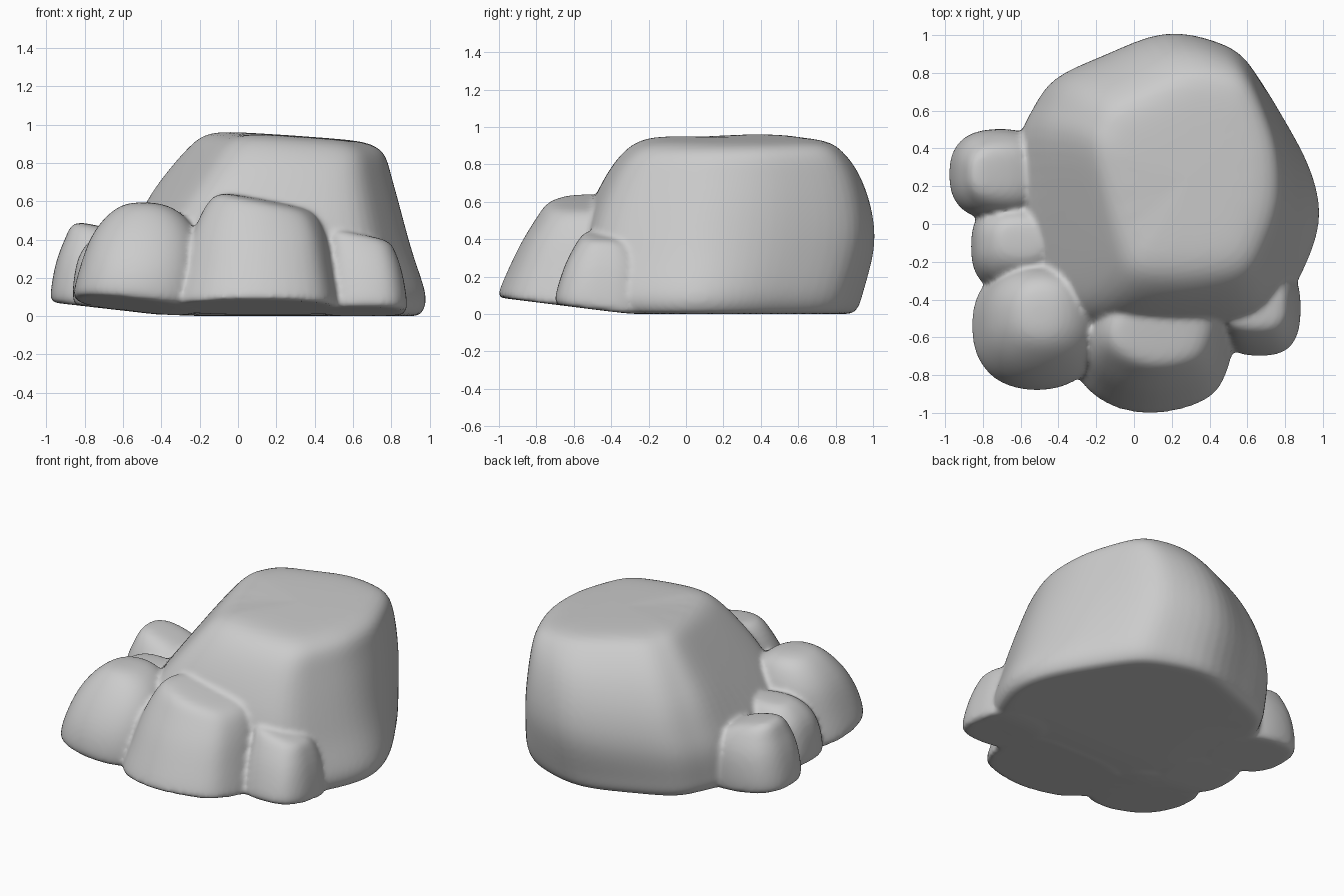
import bpy, bmesh, math
from mathutils import Vector

if "Cube" in bpy.data.objects:
    bpy.data.objects.remove(bpy.data.objects["Cube"])


def base(x, y):
    # underside lifts gently toward the front and left
    return 0.115 * max(0.0, -x - 0.35) + 0.125 * max(0.0, -y - 0.3)


def superellipse(n=14, power=2.7):
    pts = []
    for i in range(n):
        a = 2 * math.pi * i / n
        c, s = math.cos(a), math.sin(a)
        r = (abs(c) ** power + abs(s) ** power) ** (-1 / power)
        pts.append((r * c, r * s))
    return pts


def sharpen(rows, closed):
    """Push control points outward so the subdivided surface passes through them."""
    n, out = len(rows), []
    for i, p in enumerate(rows):
        if not closed and i in (0, n - 1):
            out.append(tuple(p))
            continue
        a, b = rows[i - 1], rows[(i + 1) % n]
        out.append(tuple(q + (2 * q - u - v) / 5 for q, u, v in zip(p, a, b)))
    return out


def rock(name, outline, levels, tilt_x=0.0, tilt_y=0.0, bulge=0.0, facets=()):
    """Loft an outline through levels of (z, xmin, xmax, ymin, ymax), then flatten facets."""
    xs, ys = [p[0] for p in outline], [p[1] for p in outline]
    unit = [((x - min(xs)) / (max(xs) - min(xs)), (y - min(ys)) / (max(ys) - min(ys)))
            for x, y in outline]
    unit = sharpen(unit, True)
    levels = sharpen(levels, False)
    h = levels[-1][0]
    xm = (levels[-1][1] + levels[-1][2]) / 2
    ym = (levels[-1][3] + levels[-1][4]) / 2
    # inner rings keep the underside and the top cap even
    z, x0, x1, y0, y1 = levels[0]
    inner = [(0, x0 + (x1 - x0) * k, x1 - (x1 - x0) * k, y0 + (y1 - y0) * k, y1 - (y1 - y0) * k)
             for k in (0.38, 0.2, 0.03)]
    bm = bmesh.new()
    rings = []
    for z, x0, x1, y0, y1 in inner + levels:
        ring = []
        for u, v in unit:
            t = z / h
            push = bulge * t * min(1.0, max(0.0, (u + v - 1.45) / 0.2))
            x, y = x0 + u * (x1 - x0) + push, y0 + v * (y1 - y0) + push
            zz = z + base(x, y) * (1 - t) + t ** 4 * (tilt_x * (x - xm) + tilt_y * (y - ym))
            p = Vector((x, y, zz))
            for normal, dist in facets:
                nrm = Vector(normal).normalized()
                p -= nrm * max(0.0, p.dot(nrm) - dist) * 0.9
            ring.append(bm.verts.new(p))
        rings.append(ring)
    n = len(unit)
    for a, b in zip(rings, rings[1:]):
        for i in range(n):
            j = (i + 1) % n
            bm.faces.new((a[i], a[j], b[j], b[i]))
    bm.faces.new(rings[0][::-1])
    bm.faces.new(rings[-1])
    bmesh.ops.recalc_face_normals(bm, faces=bm.faces)
    me = bpy.data.meshes.new(name)
    bm.to_mesh(me)
    bm.free()
    ob = bpy.data.objects.new(name, me)
    bpy.context.collection.objects.link(ob)
    sub = ob.modifiers.new("soften", 'SUBSURF')
    sub.levels = sub.render_levels = 2
    return ob


# large boulder with a flat slope on its left
boulder = [(0.16, 1.0), (-0.15, 0.89), (-0.42, 0.78), (-0.53, 0.62), (-0.61, 0.45),
           (-0.62, 0.1), (-0.61, -0.25), (-0.52, -0.45), (-0.25, -0.56), (0.1, -0.58),
           (0.45, -0.55), (0.72, -0.48), (0.85, -0.3), (0.95, -0.07), (0.97, 0.14),
           (0.9, 0.37), (0.77, 0.6), (0.62, 0.83), (0.44, 0.93)]
parts = [rock("large_boulder", boulder, [
    (0.00, -0.60, 0.945, -0.56, 0.90),
    (0.05, -0.62, 0.968, -0.58, 0.93),
    (0.13, -0.62, 0.97, -0.58, 0.95),
    (0.28, -0.61, 0.92, -0.57, 0.985),
    (0.43, -0.56, 0.875, -0.55, 0.995),
    (0.60, -0.49, 0.83, -0.49, 0.96),
    (0.76, -0.38, 0.785, -0.41, 0.89),
    (0.87, -0.27, 0.75, -0.32, 0.80),
    (0.925, -0.17, 0.67, -0.22, 0.71),
    (0.945, -0.02, 0.55, -0.08, 0.55)], tilt_x=-0.07, bulge=0.08,
    facets=[((-0.77, -0.25, 0.64), 0.645)])]

# small stones around the left and front
parts.append(rock("left_rear_stone", superellipse(), [
    (0.00, -0.96, -0.45, 0.06, 0.47),
    (0.05, -0.975, -0.45, 0.03, 0.495),
    (0.25, -0.945, -0.46, 0.04, 0.49),
    (0.37, -0.90, -0.50, 0.08, 0.45),
    (0.44, -0.87, -0.56, 0.13, 0.41),
    (0.475, -0.82, -0.66, 0.19, 0.36)], tilt_x=-0.25))
parts.append(rock("left_middle_stone", superellipse(), [
    (0.00, -0.84, -0.40, -0.36, 0.10),
    (0.05, -0.86, -0.40, -0.36, 0.12),
    (0.25, -0.84, -0.40, -0.32, 0.10),
    (0.36, -0.79, -0.42, -0.26, 0.06),
    (0.42, -0.73, -0.46, -0.20, 0.02),
    (0.44, -0.68, -0.50, -0.14, -0.04)]))
parts.append(rock("front_left_stone", superellipse(power=2.35), [
    (0.00, -0.84, -0.20, -0.85, -0.22),
    (0.04, -0.855, -0.18, -0.87, -0.21),
    (0.20, -0.82, -0.18, -0.85, -0.22),
    (0.37, -0.77, -0.20, -0.78, -0.23),
    (0.49, -0.70, -0.26, -0.70, -0.27),
    (0.56, -0.63, -0.34, -0.63, -0.32),
    (0.595, -0.56, -0.43, -0.56, -0.40)]))
front = [(0.53, -0.6), (0.5, -0.4), (0.3, -0.35), (0.05, -0.35), (-0.2, -0.4),
         (-0.3, -0.6), (-0.28, -0.8), (-0.12, -0.95), (0.12, -1.0), (0.38, -0.93),
         (0.48, -0.8)]
parts.append(rock("front_stone", front, [
    (0.00, -0.31, 0.52, -0.985, -0.35),
    (0.03, -0.32, 0.53, -1.0, -0.35),
    (0.20, -0.28, 0.50, -0.94, -0.35),
    (0.36, -0.24, 0.47, -0.875, -0.36),
    (0.50, -0.18, 0.43, -0.80, -0.38),
    (0.58, -0.12, 0.38, -0.75, -0.40),
    (0.61, -0.05, 0.30, -0.69, -0.44)], tilt_x=-0.2, tilt_y=0.05))
parts.append(rock("front_right_stone", superellipse(power=3.0), [
    (0.00, 0.45, 0.86, -0.68, -0.20),
    (0.04, 0.45, 0.88, -0.695, -0.20),
    (0.22, 0.46, 0.855, -0.65, -0.22),
    (0.34, 0.47, 0.82, -0.60, -0.26),
    (0.41, 0.48, 0.79, -0.56, -0.32),
    (0.435, 0.50, 0.72, -0.52, -0.40)], tilt_x=-0.2))

# fuse the stones into one weathered mass with softened seams
deps = bpy.context.evaluated_depsgraph_get()
bm = bmesh.new()
for ob in parts:
    bm.from_mesh(ob.evaluated_get(deps).to_mesh())
mesh = bpy.data.meshes.new("rock_cluster")
bm.to_mesh(mesh)
bm.free()
for ob in parts:
    bpy.data.objects.remove(ob)
cluster = bpy.data.objects.new("rock_cluster", mesh)
bpy.context.collection.objects.link(cluster)
fuse = cluster.modifiers.new("fuse", 'REMESH')
fuse.mode = 'VOXEL'
fuse.voxel_size = 0.016
fuse.use_smooth_shade = True
smooth = cluster.modifiers.new("seams", 'SMOOTH')
smooth.factor = 0.5
smooth.iterations = 6
